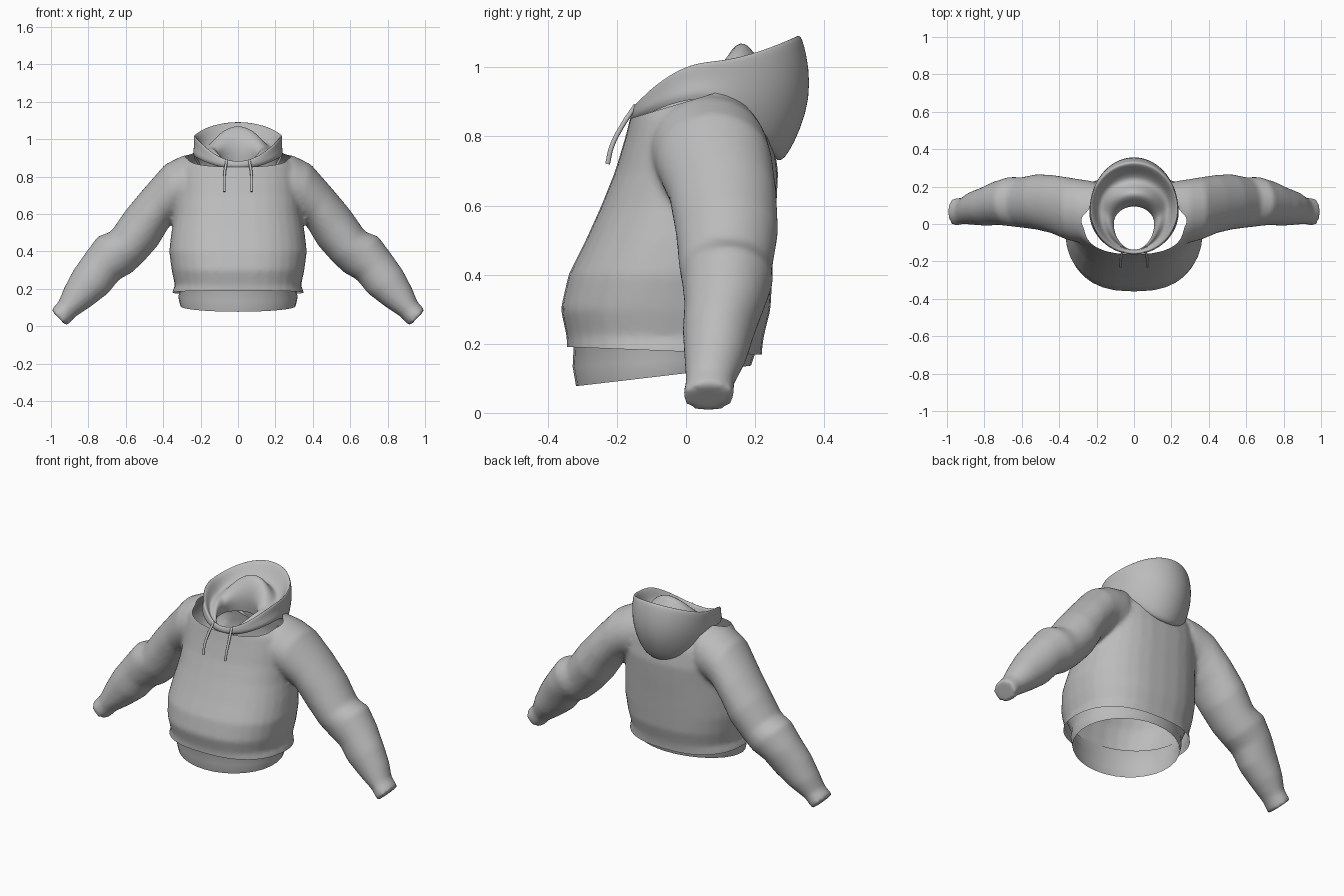
import bpy, bmesh, math
from mathutils import Vector

if "Cube" in bpy.data.objects:
    bpy.data.objects.remove(bpy.data.objects["Cube"])

grey = bpy.data.materials.new("grey_fabric")
grey.use_nodes = True
grey.diffuse_color = (0.5, 0.5, 0.5, 1)
grey.node_tree.nodes["Principled BSDF"].inputs["Base Color"].default_value = (0.5, 0.5, 0.5, 1)

SEG = 32
ANGLES = [2 * math.pi * i / SEG for i in range(SEG)]


def loft(bm, rings, capped=False):
    """Skin closed rings of points, optionally closing both ends."""
    loops = [[bm.verts.new(p) for p in ring] for ring in rings]
    for a, b in zip(loops, loops[1:]):
        for i in range(SEG):
            j = (i + 1) % SEG
            bm.faces.new((a[i], a[j], b[j], b[i]))
    if capped:
        bm.faces.new(loops[0])
        bm.faces.new(loops[-1])


def finish(name, bm, fix_normals=True):
    if fix_normals:
        bmesh.ops.recalc_face_normals(bm, faces=bm.faces)
    mesh = bpy.data.meshes.new(name)
    bm.to_mesh(mesh)
    bm.free()
    mesh.materials.append(grey)
    mesh.shade_smooth()
    obj = bpy.data.objects.new(name, mesh)
    bpy.context.collection.objects.link(obj)
    return obj


def signed_pow(v, e):
    return math.copysign(abs(v) ** e, v)


def torso_ring(z, half_width, front, back):
    """Rounded-box section."""
    mid, depth = (front + back) / 2, (back - front) / 2
    return [(half_width * signed_pow(math.sin(t), 0.8),
             mid - depth * signed_pow(math.cos(t), 0.9), z) for t in ANGLES]


def sleeve_ring(side, tx, tz, bx, bz, front, back):
    """Section through an upper and a lower outline point."""
    top, low = Vector((tx, 0, tz)), Vector((bx, 0, bz))
    ring = []
    for t in ANGLES:
        p = (top + low) / 2 + (top - low) / 2 * math.cos(t)
        p.y = (front + back) / 2 + (back - front) / 2 * math.sin(t)
        p.x *= side
        ring.append(p)
    return ring


def hood_ring(front, side, back):
    """Saddle-shaped loop through front (y, z), side (x, y, z) and back (y, z)."""
    ring = []
    for t in ANGLES:
        c = math.cos(t)
        end, power = (front, 2) if c > 0 else (back, 1.5)
        ring.append((side[0] * math.sin(t),
                     side[1] + (end[0] - side[1]) * abs(c),
                     side[2] + (end[1] - side[2]) * abs(c) ** power))
    return ring


# Torso and both sleeves, fused into one cloth surface
TORSO = [(0.1, 0.35, -0.34, 0.22), (0.18, 0.352, -0.345, 0.22), (0.22, 0.338, -0.345, 0.225),
         (0.3, 0.355, -0.363, 0.245), (0.4, 0.368, -0.34, 0.25), (0.5, 0.357, -0.29, 0.255),
         (0.6, 0.34, -0.245, 0.262), (0.7, 0.335, -0.205, 0.267), (0.8, 0.33, -0.175, 0.25),
         (0.86, 0.31, -0.16, 0.22), (0.92, 0.24, -0.14, 0.2), (1.05, 0.2, -0.12, 0.18)]
SLEEVE = [(0.2, 0.93, 0.25, 0.6, -0.1, 0.23), (0.3, 0.91, 0.29, 0.6, -0.1, 0.24),
          (0.39, 0.865, 0.32, 0.58, -0.085, 0.25), (0.5, 0.74, 0.37, 0.53, -0.05, 0.262),
          (0.6, 0.62, 0.43, 0.43, -0.03, 0.267), (0.68, 0.505, 0.51, 0.34, -0.02, 0.25),
          (0.75, 0.48, 0.57, 0.285, -0.012, 0.252), (0.82, 0.385, 0.635, 0.25, -0.005, 0.23),
          (0.88, 0.3, 0.695, 0.175, -0.01, 0.2), (0.93, 0.205, 0.78, 0.11, -0.005, 0.175),
          (0.96, 0.13, 0.87, 0.05, 0, 0.14), (1.0, 0.087, 0.917, 0, -0.012, 0.14)]
bm = bmesh.new()
loft(bm, [torso_ring(*r) for r in TORSO], capped=True)
for side in (1, -1):
    loft(bm, [sleeve_ring(side, *r) for r in SLEEVE], capped=True)
body = finish("body_and_sleeves", bm)
bpy.context.view_layer.objects.active = body
remesh = body.modifiers.new("fuse", 'REMESH')
remesh.mode = 'VOXEL'
remesh.voxel_size = 0.013
remesh.use_smooth_shade = True
soften = body.modifiers.new("soften", 'SMOOTH')
soften.factor = 0.5
soften.iterations = 6
for mod in ("fuse", "soften"):
    bpy.ops.object.modifier_apply(modifier=mod)

# Open the hem and the neck
bm = bmesh.new()
bm.from_mesh(body.data)
CUTS = [(Vector((0, 0, 0.177)), Vector((0, -0.04, -1))),
        (Vector((0, -0.15, 0.855)), Vector((0, -0.3, 1)))]
for point, normal in CUTS:
    middle = [f for f in bm.faces if abs(f.calc_center_median().x) < 0.45]
    parts = set(middle) | {e for f in middle for e in f.edges} | {v for f in middle for v in f.verts}
    bmesh.ops.bisect_plane(bm, geom=list(parts), plane_co=point, plane_no=normal)
    waste = []
    for f in bm.faces:
        c = f.calc_center_median()
        if abs(c.x) < 0.45 and (c - point).dot(normal) > 0:
            waste.append(f)
    bmesh.ops.delete(bm, geom=waste, context='FACES')
bm.to_mesh(body.data)
bm.free()
body.data.shade_smooth()

# Lower band showing under the hem, its lower edge rising to the back
bm = bmesh.new()
band = []
for radius, base, slope in ((0.345, 0.27, 0), (0.315, 0.19, 0), (0.318, 0.15, 0.06), (0.308, 0.107, 0.11)):
    band.append([(radius * math.sin(t), -0.065 - (radius - 0.055) * math.cos(t),
                  base - slope * 0.27 * math.cos(t)) for t in ANGLES])
loft(bm, band)
finish("waist_band", bm)

# Hood: outer shell, rim, folded lining and neck opening
HOOD = [((-0.15, 0.84), (0.235, 0.06, 0.91), (0.265, 0.73)),
        ((-0.163, 0.85), (0.243, 0.065, 0.93), (0.29, 0.725)),
        ((-0.165, 0.865), (0.235, 0.075, 0.965), (0.375, 0.91)),
        ((-0.16, 0.88), (0.24, 0.08, 1.015), (0.34, 1.09)),
        ((-0.152, 0.882), (0.232, 0.08, 1.02), (0.325, 1.095)),
        ((-0.145, 0.875), (0.215, 0.08, 1.0), (0.305, 1.075)),
        ((-0.142, 0.865), (0.19, 0.075, 0.945), (0.235, 0.98)),
        ((-0.14, 0.86), (0.16, 0.06, 0.95), (0.19, 1.06)),
        ((-0.14, 0.86), (0.135, 0.04, 0.96), (0.15, 1.085)),
        ((-0.138, 0.85), (0.1, 0.0, 0.92), (0.085, 0.98)),
        ((-0.138, 0.82), (0.12, 0.0, 0.86), (0.1, 0.87))]
bm = bmesh.new()
loft(bm, [hood_ring(*r) for r in HOOD])
hood = finish("hood", bm)
hood.modifiers.new("round", 'SUBSURF').levels = 2
hood.modifiers["round"].render_levels = 2

# Drawstrings
for side, label in ((1, "left"), (-1, "right")):
    curve = bpy.data.curves.new(label + "_drawstring", 'CURVE')
    curve.dimensions = '3D'
    curve.bevel_depth = 0.007
    curve.use_fill_caps = True
    spline = curve.splines.new('BEZIER')
    path = [(0.06, -0.145, 0.89), (0.07, -0.185, 0.83), (0.074, -0.215, 0.77), (0.073, -0.227, 0.72)]
    spline.bezier_points.add(len(path) - 1)
    for point, (x, y, z) in zip(spline.bezier_points, path):
        point.co = (side * x, y, z)
        point.handle_left_type = point.handle_right_type = 'AUTO'
    curve.materials.append(grey)
    string = bpy.data.objects.new(label + "_drawstring", curve)
    bpy.context.collection.objects.link(string)
